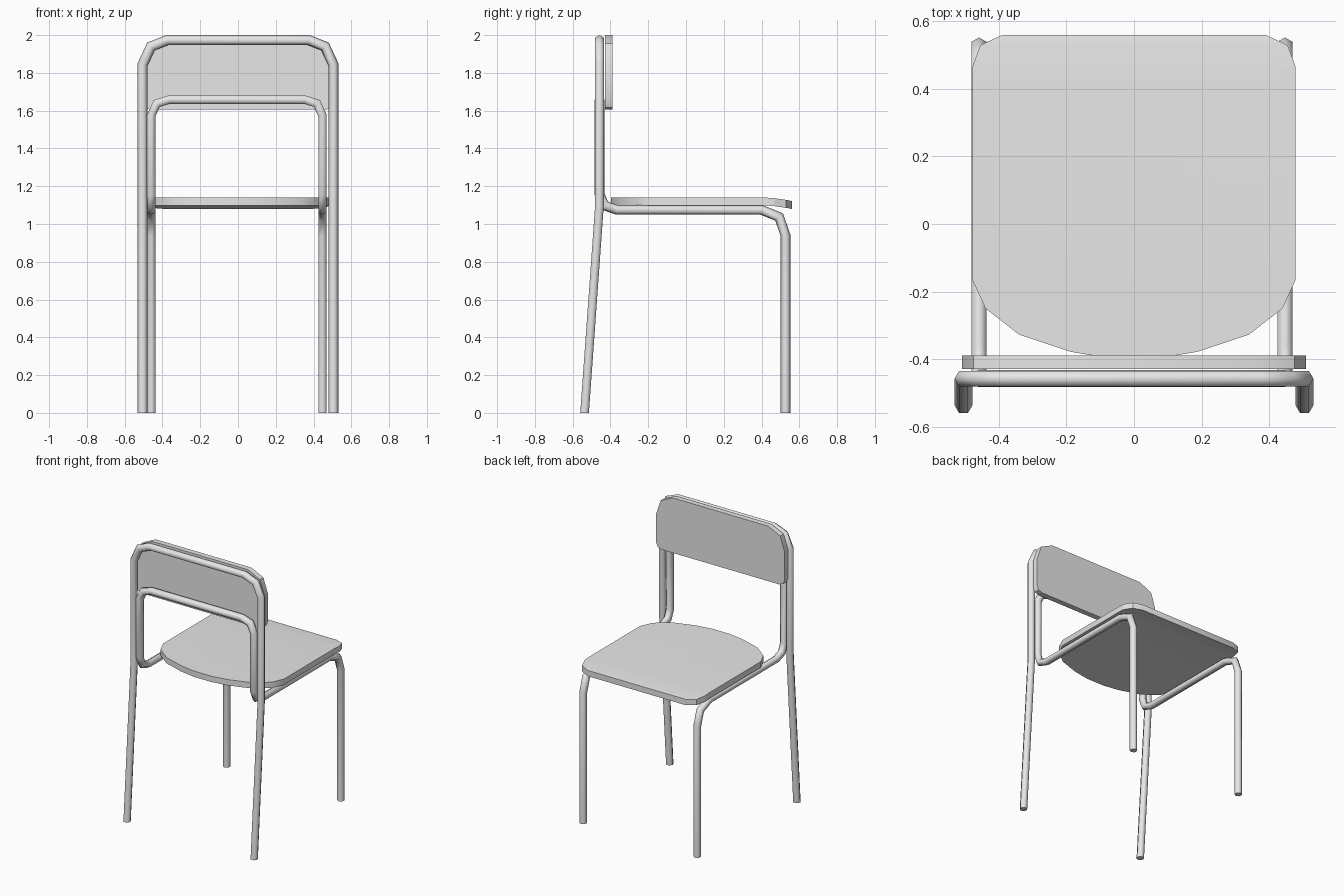
import bpy, bmesh, math
from mathutils import Vector

default = bpy.data.objects.get("Cube")
if default:
    bpy.data.objects.remove(default, do_unlink=True)

grey = bpy.data.materials.new("light_grey")
grey.use_nodes = True
grey.diffuse_color = (0.8, 0.8, 0.8, 1)
grey.node_tree.nodes["Principled BSDF"].inputs["Base Color"].default_value = (0.8, 0.8, 0.8, 1)


def finish(name, bm, angle):
    bmesh.ops.recalc_face_normals(bm, faces=bm.faces)
    mesh = bpy.data.meshes.new(name)
    bm.to_mesh(mesh)
    bm.free()
    mesh.materials.append(grey)
    obj = bpy.data.objects.new(name, mesh)
    bpy.context.collection.objects.link(obj)
    bpy.ops.object.select_all(action='DESELECT')
    obj.select_set(True)
    bpy.context.view_layer.objects.active = obj
    bpy.ops.object.shade_smooth_by_angle(angle=math.radians(angle))
    return obj


def mirrored(half):
    """Continue a path or outline across x = 0."""
    return half + [(-p[0],) + tuple(p[1:]) for p in reversed(half)]


def tube(name, points, radius, first_angle, shift=0.0, sides=6):
    """Sweep a polygon along a path that starts upwards, mitring each bend."""
    pts = [Vector(p) + Vector((shift, 0, 0)) for p in points]
    dirs = [(b - a).normalized() for a, b in zip(pts, pts[1:])]
    bm = bmesh.new()
    angles = [first_angle + math.tau * i / sides for i in range(sides)]
    ring = [pts[0] + radius * Vector((math.cos(a), math.sin(a), 0)) for a in angles]
    rings = [[bm.verts.new(v) for v in ring]]
    for i, p in enumerate(pts[1:]):
        d = dirs[i]
        normal = d + dirs[i + 1] if i + 1 < len(dirs) else Vector((0, 0, 1))
        ring = [v + d * ((p - v).dot(normal) / d.dot(normal)) for v in ring]
        rings.append([bm.verts.new(v) for v in ring])
    for r, s in zip(rings, rings[1:]):
        for i in range(sides):
            j = (i + 1) % sides
            bm.faces.new((r[i], r[j], s[j], s[i]))
    bm.faces.new(rings[0])
    bm.faces.new(rings[-1])
    return finish(name, bm, 65)


def slab(outline, offset):
    """Flat panel from a 3D outline, thickened by an offset."""
    bm = bmesh.new()
    face = bm.faces.new([bm.verts.new(p) for p in outline])
    extruded = bmesh.ops.extrude_face_region(bm, geom=[face], use_keep_orig=True)
    top = [v for v in extruded["geom"] if isinstance(v, bmesh.types.BMVert)]
    bmesh.ops.translate(bm, verts=top, vec=offset)
    return bm


# Outer frame: rear legs and the hoop around the backrest
tube("rear_leg_hoop", mirrored([
    (-0.505, -0.537, 0), (-0.505, -0.458, 1.1), (-0.505, -0.458, 1.845),
    (-0.461, -0.458, 1.94), (-0.375, -0.458, 1.9735)]), 0.0265, 0)

# Inner frame: front legs, seat rails and the lower back hoop
tube("front_leg_and_seat_frame", mirrored([
    (-0.453, 0.527, 0), (-0.453, 0.527, 0.94), (-0.453, 0.493, 1.037),
    (-0.453, 0.4, 1.0745), (-0.453, -0.365, 1.0745), (-0.453, -0.432, 1.098),
    (-0.453, -0.458, 1.16), (-0.453, -0.458, 1.575),
    (-0.424, -0.458, 1.638), (-0.36, -0.458, 1.658)]), 0.0255, math.pi / 2, shift=-0.006)

# Seat: rounded panel whose far edge curves down
seat_half = [(0.39, 0.56), (0.455, 0.53), (0.479, 0.465), (0.479, -0.165),
             (0.44, -0.25), (0.34, -0.328), (0.19, -0.378), (0.07, -0.398)]
bm = slab([(x, y, 1.098) for x, y in mirrored(seat_half)], (0, 0, 0.042))
for cut in (0.42, 0.465, 0.53):
    bmesh.ops.bisect_plane(bm, geom=bm.verts[:] + bm.edges[:] + bm.faces[:],
                           plane_co=(0, cut, 0), plane_no=(0, 1, 0))
for v in bm.verts:
    v.co.z -= 0.018 * (max(0, v.co.y - 0.42) / 0.14) ** 1.5
finish("seat", bm, 30)

# Backrest panel
back_half = [(0.38, 2.0), (0.475, 1.955), (0.51, 1.85), (0.51, 1.645),
             (0.498, 1.616), (0.465, 1.605)]
finish("backrest", slab([(x, -0.429, z) for x, z in mirrored(back_half)], (0, 0.039, 0)), 30)
